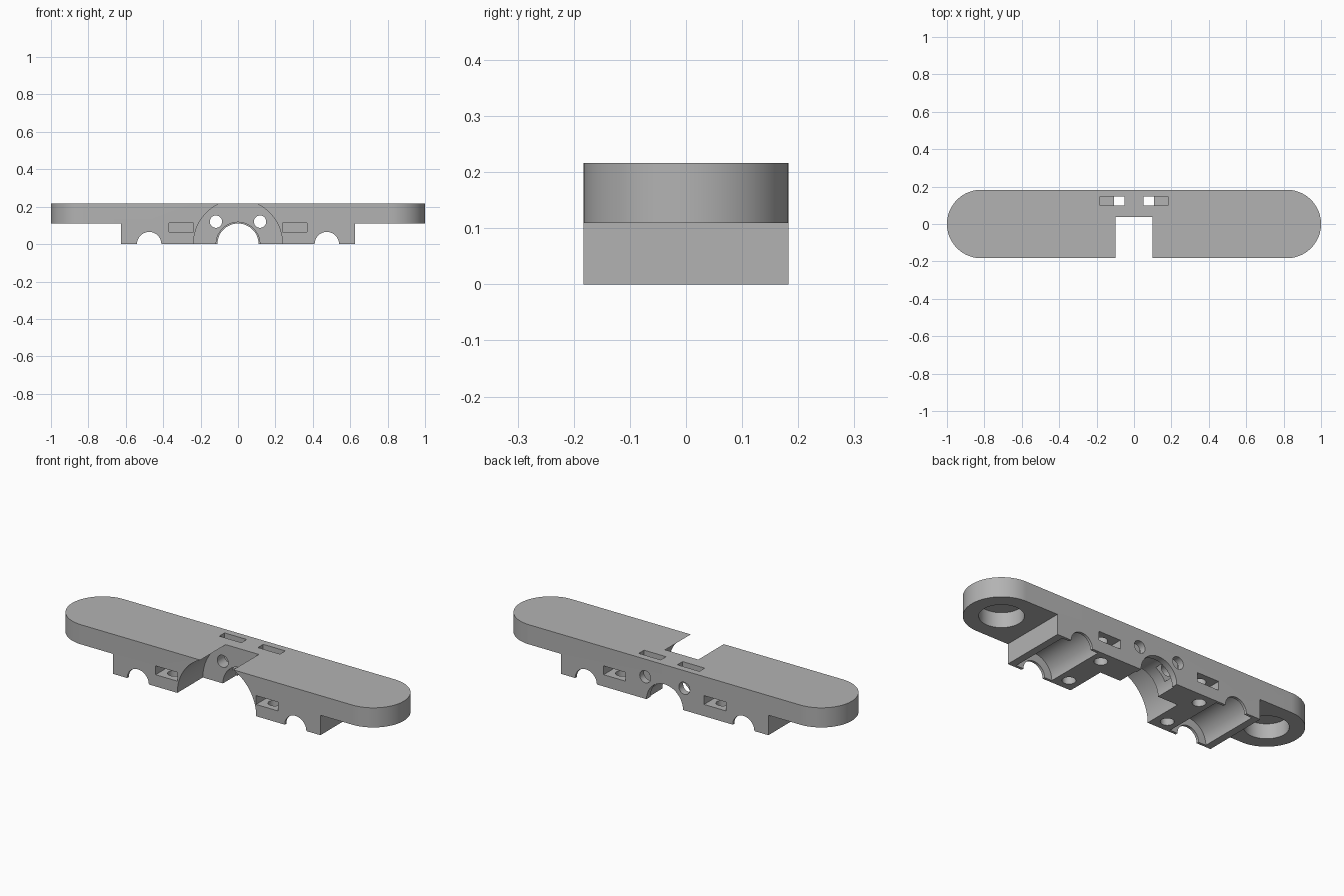
import bpy, bmesh, math
from mathutils import Matrix

cube = bpy.data.objects.get("Cube")
if cube:
    bpy.data.objects.remove(cube, do_unlink=True)

HALF_Y, TOP, UNDER = 0.183, 0.216, 0.109
END_X = 1 - HALF_Y

grey = bpy.data.materials.new("light grey")
grey.use_nodes = True
grey.diffuse_color = (0.45, 0.45, 0.45, 1)
grey.node_tree.nodes["Principled BSDF"].inputs["Base Color"].default_value = (0.45, 0.45, 0.45, 1)


def prism(name, points, direction):
    """Closed outline swept along a direction."""
    bm = bmesh.new()
    face = bm.faces.new([bm.verts.new(p) for p in points])
    moved = bmesh.ops.extrude_face_region(bm, geom=[face])["geom"]
    bmesh.ops.translate(bm, vec=direction, verts=[v for v in moved if isinstance(v, bmesh.types.BMVert)])
    bmesh.ops.recalc_face_normals(bm, faces=bm.faces[:])
    return to_object(name, bm)


def to_object(name, bm):
    mesh = bpy.data.meshes.new(name)
    bm.to_mesh(mesh)
    bm.free()
    obj = bpy.data.objects.new(name, mesh)
    mesh.materials.append(grey)
    bpy.context.collection.objects.link(obj)
    return obj


def box(x0, x1, y0, y1, z0, z1):
    return prism("cutter", [(x0, y0, z0), (x1, y0, z0), (x1, y1, z0), (x0, y1, z0)], (0, 0, z1 - z0))


def cylinder_y(x, z, r, y0, y1, n=64):
    turns = [math.tau * (i + 0.5) / n for i in range(n)]
    return prism("cutter", [(x + r * math.cos(t), y0, z + r * math.sin(t)) for t in turns], (0, y1 - y0, 0))


def cylinder_z(x, y, r, z0, z1, n=64):
    turns = [math.tau * (i + 0.5) / n for i in range(n)]
    return prism("cutter", [(x + r * math.cos(t), y + r * math.sin(t), z0) for t in turns], (0, 0, z1 - z0))


def combine(obj, tool, operation="DIFFERENCE"):
    mod = obj.modifiers.new("cut", "BOOLEAN")
    mod.operation, mod.object, mod.solver = operation, tool, "EXACT"
    bpy.context.view_layer.objects.active = obj
    bpy.ops.object.modifier_apply(modifier=mod.name)
    bpy.data.objects.remove(tool, do_unlink=True)


# Body: stepped front profile trimmed by a rounded-end outline
half = [(0.625, 0), (0.625, UNDER), (1.1, UNDER), (1.1, TOP)]
profile = half + [(-x, z) for x, z in reversed(half)]
body = prism("carriage_body", [(x, -0.3, z) for x, z in profile], (0, 0.6, 0))
outline = []
for side in (1, -1):
    for i in range(49):
        t = math.pi * (i / 48 - 0.5)
        outline.append((side * (END_X + HALF_Y * math.cos(t)), side * HALF_Y * math.sin(t), -0.1))
combine(body, prism("outline", outline, (0, 0, 0.5)), "INTERSECT")

# Central front cavity, shallow recess and shaft arch through the back wall
combine(body, cylinder_y(0, 0, 0.238, -0.3, 0.037, 96))
combine(body, cylinder_y(0, 0, 0.117, 0, 0.15))
combine(body, cylinder_y(0, 0, 0.11, 0, 0.3))

for s in (1, -1):
    # Bearing pocket with narrow rod openings at both ends
    combine(body, cylinder_y(s * 0.475, 0, 0.065, -0.3, 0.3))
    combine(body, cylinder_y(s * 0.475, 0, 0.11, -HALF_Y + 0.014, HALF_Y - 0.014))
    # Round blind socket under the plate end
    combine(body, cylinder_z(s * END_X, 0, 0.108, 0, 0.19))
    # Back wall screw hole and its nut slot from the top
    combine(body, cylinder_y(s * 0.118, 0.12, 0.033, 0, 0.3, 32))
    xs = sorted((s * 0.05, s * 0.183))
    combine(body, box(*xs, 0.1, 0.146, 0.05, 0.3))
    # Vertical screw holes and side nut slots
    for t in (1, -1):
        combine(body, cylinder_z(s * 0.303, t * 0.117, 0.033, -0.1, 0.16, 32))
        xs = sorted((s * 0.237, s * 0.369))
        ys = sorted((t * 0.05, t * 0.3))
        combine(body, box(*xs, *ys, 0.064, 0.112))

# Smooth the curved walls, keep edges crisp
bpy.ops.object.select_all(action="DESELECT")
body.select_set(True)
bpy.context.view_layer.objects.active = body
bpy.ops.object.shade_smooth_by_angle(angle=math.radians(30))
